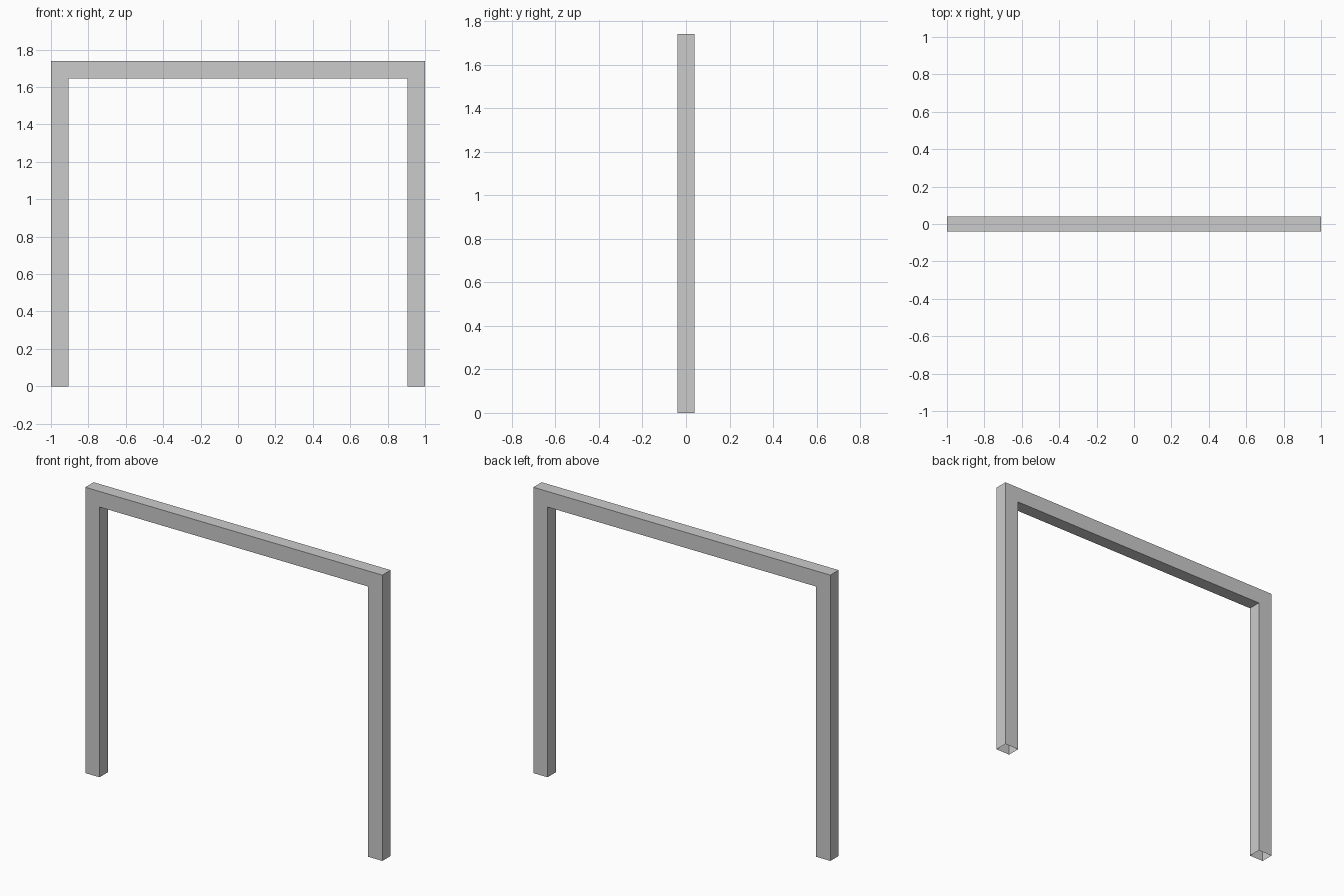
import bpy
import bmesh

if "Cube" in bpy.data.objects:
    bpy.data.objects.remove(bpy.data.objects["Cube"])

HALF_W, HEIGHT, BAR, DEPTH = 1.0, 1.74, 0.095, 0.08
inner_x, inner_z = HALF_W - BAR, HEIGHT - BAR

# Upside-down U outline of the frame: right half, then mirrored left half
right = [(inner_x, inner_z), (inner_x, 0), (HALF_W, 0), (HALF_W, HEIGHT)]
outline = right + [(-x, z) for x, z in reversed(right)]

bm = bmesh.new()
front = bm.faces.new([bm.verts.new((x, -DEPTH / 2, z)) for x, z in outline])

# Extrude to depth, keeping the front face
result = bmesh.ops.extrude_face_region(bm, geom=[front], use_keep_orig=True)
moved = [v for v in result["geom"] if isinstance(v, bmesh.types.BMVert)]
bmesh.ops.translate(bm, verts=moved, vec=(0, DEPTH, 0))
bmesh.ops.recalc_face_normals(bm, faces=bm.faces)

# The hollow posts are open at the floor
feet = [f for f in bm.faces if all(v.co.z < 1e-5 for v in f.verts)]
bmesh.ops.delete(bm, geom=feet, context='FACES_ONLY')

mesh = bpy.data.meshes.new("door_frame")
bm.to_mesh(mesh)
bm.free()
frame = bpy.data.objects.new("door_frame", mesh)
bpy.context.collection.objects.link(frame)
